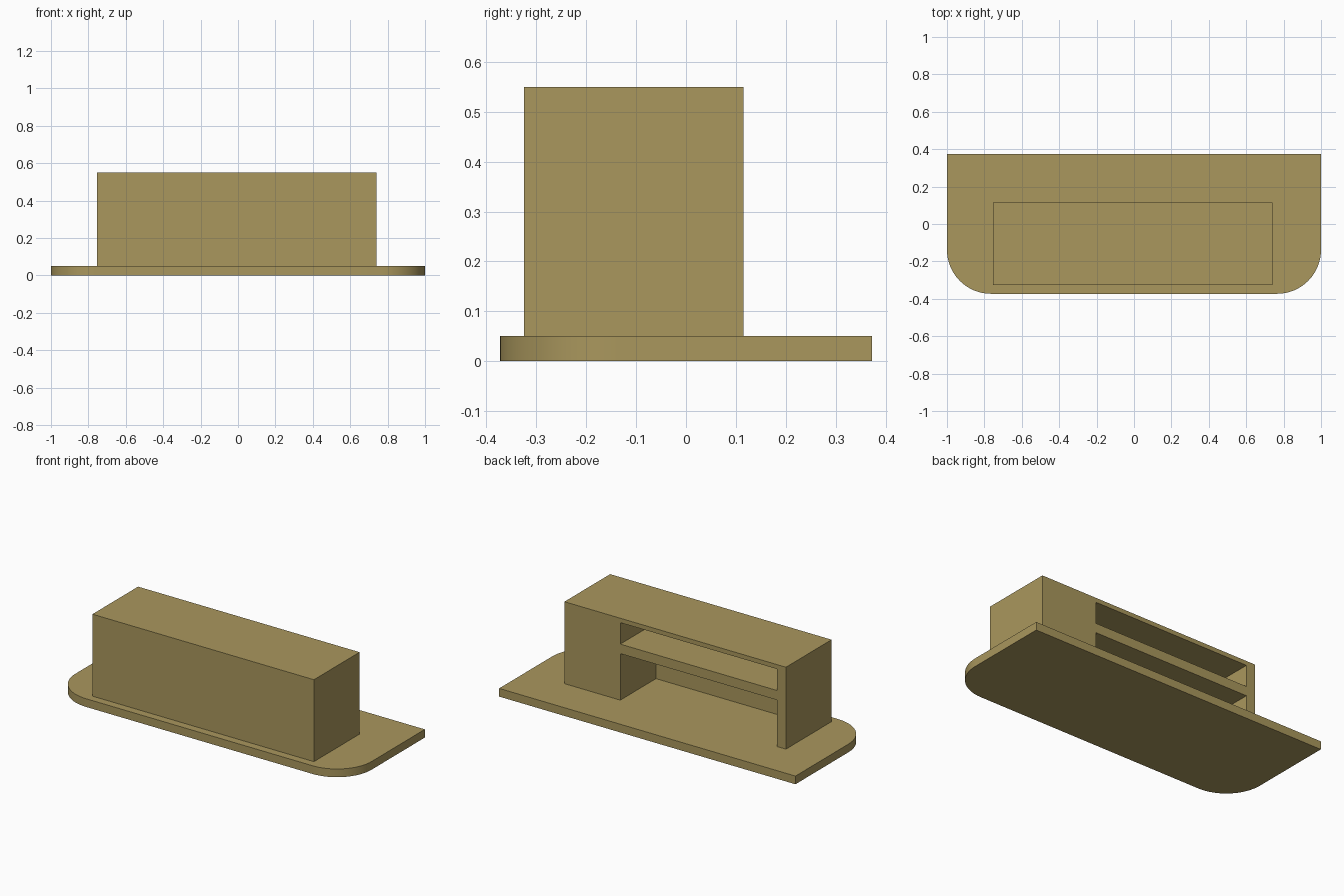
import bpy, bmesh, math

if "Cube" in bpy.data.objects:
    bpy.data.objects.remove(bpy.data.objects["Cube"])

wood = bpy.data.materials.new("tan_wood")
wood.diffuse_color = (0.40, 0.31, 0.11, 1)
wood.use_nodes = True
wood.node_tree.nodes["Principled BSDF"].inputs["Base Color"].default_value = wood.diffuse_color


def make_prism(name, outline, z0, z1):
    """Extrude a flat outline from z0 up to z1."""
    bm = bmesh.new()
    face = bm.faces.new([bm.verts.new((x, y, z0)) for x, y in outline])
    ext = bmesh.ops.extrude_face_region(bm, geom=[face])
    top = [v for v in ext["geom"] if isinstance(v, bmesh.types.BMVert)]
    bmesh.ops.translate(bm, verts=top, vec=(0, 0, z1 - z0))
    bmesh.ops.recalc_face_normals(bm, faces=bm.faces)
    mesh = bpy.data.meshes.new(name)
    bm.to_mesh(mesh)
    bm.free()
    mesh.materials.append(wood)
    obj = bpy.data.objects.new(name, mesh)
    bpy.context.collection.objects.link(obj)
    return obj


def make_box(name, x0, x1, y0, y1, z0, z1):
    return make_prism(name, [(x0, y0), (x1, y0), (x1, y1), (x0, y1)], z0, z1)


def activate(obj):
    bpy.ops.object.select_all(action='DESELECT')
    obj.select_set(True)
    bpy.context.view_layer.objects.active = obj


# Base platform: square at the back, rounded at the two front corners
HX, HY, R, STEPS = 1.0, 0.373, 0.235, 16
right = []
for i in range(STEPS + 1):
    a = -math.pi / 2 + i * math.pi / 2 / STEPS
    right.append((HX - R + R * math.cos(a), -HY + R + R * math.sin(a)))
right.append((HX, HY))
outline = right + [(-x, y) for x, y in reversed(right)]
base = make_prism("base_platform", outline, 0, 0.05)
activate(base)
bpy.ops.object.shade_smooth_by_angle(angle=math.radians(30))

# Counter body, closed at the front
counter = make_box("counter_body", -0.755, 0.74, -0.325, 0.115, 0.05, 0.55)

# Back openings: shallow shelf slot above, tall bay down to the platform below
for name, z0, z1 in (("upper_slot", 0.392, 0.523), ("lower_bay", 0.0, 0.334)):
    cutter = make_box(name + "_cutter", -0.694, 0.363, -0.229, 0.3, z0, z1)
    cutter.hide_render = True
    mod = counter.modifiers.new(name, 'BOOLEAN')
    mod.operation = 'DIFFERENCE'
    mod.solver = 'EXACT'
    mod.object = cutter
    activate(counter)
    bpy.ops.object.modifier_apply(modifier=mod.name)
    bpy.data.objects.remove(cutter)
